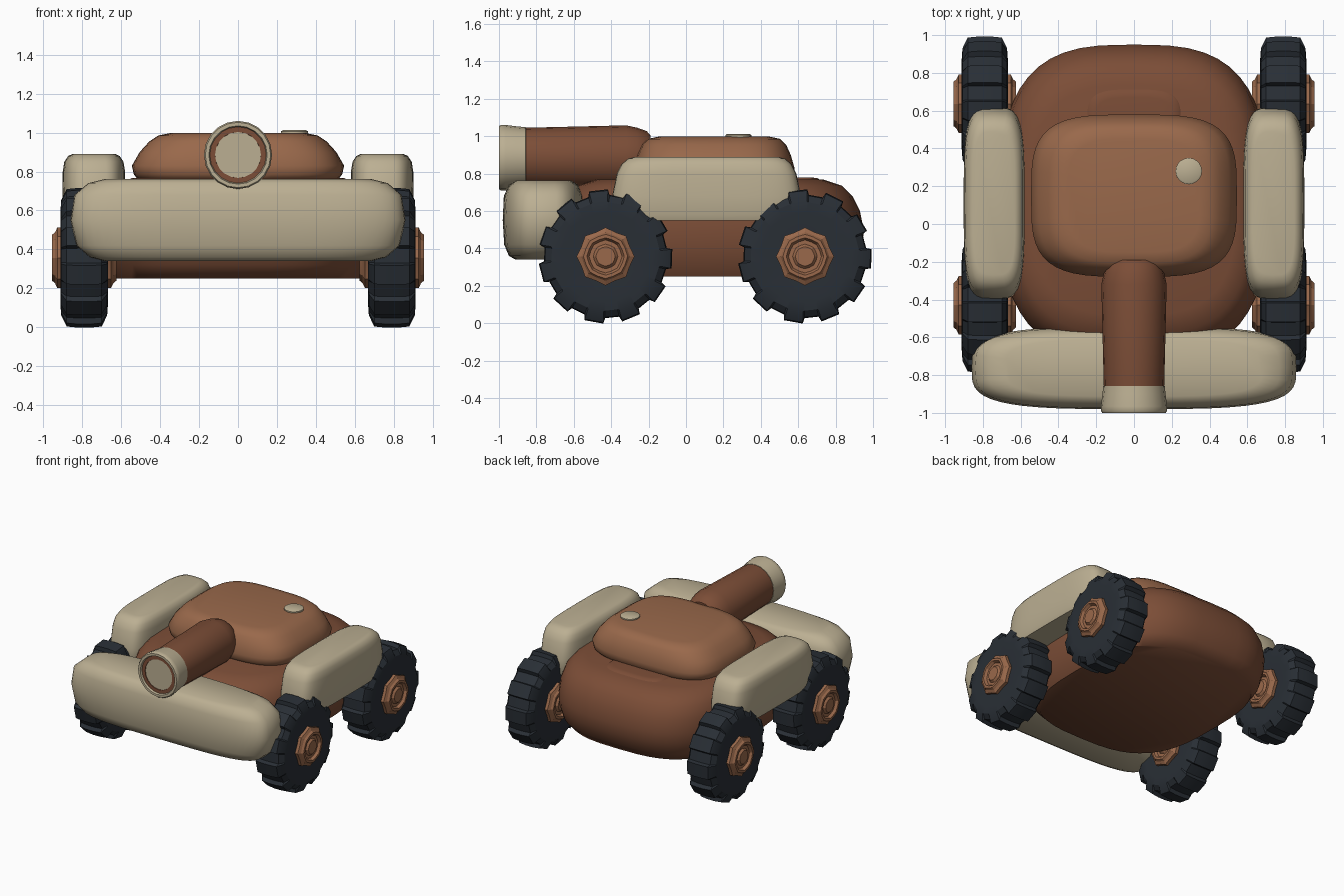
import bpy, bmesh
from math import sin, cos, pi, radians, copysign

if "Cube" in bpy.data.objects:
    bpy.data.objects.remove(bpy.data.objects["Cube"])


def material(name, rgb):
    m = bpy.data.materials.new(name)
    m.diffuse_color = (*rgb, 1)
    m.use_nodes = True
    m.node_tree.nodes["Principled BSDF"].inputs["Base Color"].default_value = m.diffuse_color
    return m


BROWN = material("dark_brown", (0.20, 0.075, 0.038))
COPPER = material("copper_brown", (0.32, 0.14, 0.07))
BEIGE = material("beige", (0.50, 0.43, 0.29))
DARK = material("dark_rubber", (0.022, 0.028, 0.036))
BORE = material("bore_blue", (0.016, 0.028, 0.042))


def loft(name, rings, mat, angle=35):
    """Skin a list of equal-length point rings and cap both ends."""
    bm = bmesh.new()
    vs = [[bm.verts.new(p) for p in ring] for ring in rings]
    n = len(vs[0])
    for a, b in zip(vs, vs[1:]):
        for i in range(n):
            j = (i + 1) % n
            bm.faces.new((a[i], a[j], b[j], b[i]))
    bm.faces.new(vs[0])
    bm.faces.new(vs[-1])
    bmesh.ops.recalc_face_normals(bm, faces=bm.faces)
    me = bpy.data.meshes.new(name)
    bm.to_mesh(me)
    bm.free()
    ob = bpy.data.objects.new(name, me)
    bpy.context.collection.objects.link(ob)
    me.materials.append(mat)
    bpy.ops.object.select_all(action='DESELECT')
    ob.select_set(True)
    bpy.context.view_layer.objects.active = ob
    bpy.ops.object.shade_smooth_by_angle(angle=radians(angle))
    return ob


def pad(name, cx, cy, sections, mat, power=3.2, n=40):
    """Cushion shape: rounded-rectangle sections (z, half x, half y)."""
    def sp(v):
        return copysign(abs(v) ** (2 / power), v)
    rings = [[(cx + hx * sp(cos(2 * pi * i / n)), cy + hy * sp(sin(2 * pi * i / n)), z)
              for i in range(n)] for z, hx, hy in sections]
    return loft(name, rings, mat, 50)


def lathe_y(name, z, profile, mat, n=20):
    """Round part along y: profile of (y, radius)."""
    return loft(name, [[(r * cos(2 * pi * i / n), y, z + r * sin(2 * pi * i / n))
                        for i in range(n)] for y, r in profile], mat)


# Hull
pad("hull", 0, 0.125, [(0.25, 0.64, 0.72), (0.32, 0.68, 0.785), (0.42, 0.70, 0.82),
                       (0.50, 0.705, 0.825), (0.60, 0.695, 0.805), (0.68, 0.67, 0.765),
                       (0.735, 0.62, 0.71), (0.768, 0.54, 0.61)], BROWN, 3.0, 48)
pad("rear_hatch", 0, 0.55, [(0.68, 0.27, 0.185), (0.75, 0.265, 0.18), (0.775, 0.24, 0.155),
                            (0.78, 0.20, 0.12)], BROWN, 3.5)

# Front bumper
pad("front_bumper", 0, -0.762, [(0.34, 0.68, 0.15), (0.36, 0.76, 0.185), (0.42, 0.83, 0.21),
                                (0.55, 0.86, 0.218), (0.68, 0.84, 0.212), (0.74, 0.77, 0.185),
                                (0.762, 0.68, 0.15)], BEIGE, 3.6, 48)

# Turret and round top cap
pad("turret", 0, 0.15, [(0.755, 0.51, 0.40), (0.785, 0.535, 0.425), (0.83, 0.545, 0.43),
                        (0.90, 0.505, 0.41), (0.955, 0.455, 0.385), (0.985, 0.41, 0.355),
                        (0.997, 0.35, 0.30)], COPPER, 3.6, 48)
pad("turret_cap", 0.29, 0.28, [(0.97, 0.07, 0.07), (1.006, 0.07, 0.07), (1.012, 0.06, 0.06)],
    BEIGE, 2, 20)

# Cannon: barrel, muzzle ring and dark bore
GZ = 0.885
lathe_y("barrel", GZ, [(-0.19, 0.12), (-0.21, 0.142), (-0.26, 0.160), (-0.32, 0.173),
                       (-0.86, 0.160), (-0.95, 0.150), (-0.985, 0.148), (-0.985, 0.118),
                       (-0.85, 0.114)], BROWN)
lathe_y("bore", GZ, [(-0.84, 0.10), (-0.84, 0.117), (-0.97, 0.117), (-0.97, 0.113),
                     (-0.855, 0.108)], BORE)
lathe_y("muzzle_ring", GZ, [(-0.90, 0.13), (-0.855, 0.15), (-0.857, 0.163), (-0.90, 0.167),
                            (-0.965, 0.175), (-0.99, 0.175), (-1.0, 0.168), (-1.0, 0.15),
                            (-0.98, 0.143)], BEIGE)


def lug_ring(cx, cy, cz, x, r, lug, count=11):
    """Tyre cross-section with raised lugs; four points per lug."""
    pts = []
    for k in range(count):
        for off, h in ((-0.30, 0), (-0.25, lug), (0.25, lug), (0.30, 0)):
            a = 2 * pi * (k + off) / count - radians(2)
            pts.append((cx + x, cy + (r + h) * cos(a), cz + (r + h) * sin(a)))
    return pts


def star_ring(cx, cy, cz, x, r, notch):
    """Eight-lobed hub cross-section."""
    return [(cx + x, cy + r * (1 - notch * (i % 2)) * cos(pi * i / 8),
             cz + r * (1 - notch * (i % 2)) * sin(pi * i / 8)) for i in range(16)]


TYRE = [(-0.115, 0.15, 0), (-0.122, 0.24, 0), (-0.118, 0.29, 0.006), (-0.09, 0.325, 0.028),
        (-0.03, 0.33, 0.029), (0.03, 0.33, 0.029), (0.09, 0.325, 0.028),
        (0.118, 0.29, 0.006), (0.122, 0.24, 0), (0.115, 0.15, 0)]
HUB_HALF = [(0.11, 0.155, 0.10), (0.138, 0.155, 0.10), (0.15, 0.13, 0.06), (0.165, 0.118, 0.04),
            (0.165, 0.10, 0.04), (0.145, 0.088, 0.04), (0.145, 0.066, 0.04), (0.160, 0.052, 0.04)]
HUB = [(-x, r, k) for x, r, k in reversed(HUB_HALF)] + HUB_HALF

# Side fenders, wheels and hubs on both sides
for side, s in (("left", -1), ("right", 1)):
    pad(side + "_fender", s * 0.74, 0.11,
        [(0.55, 0.150, 0.49), (0.58, 0.160, 0.508), (0.68, 0.162, 0.505), (0.80, 0.160, 0.48),
         (0.85, 0.152, 0.455), (0.88, 0.132, 0.42), (0.89, 0.11, 0.38)], BEIGE, 4.0, 40)
    for end, y in (("front", -0.43), ("rear", 0.636)):
        c = (s * 0.79, y, 0.357)
        loft(f"{end}_{side}_tyre", [lug_ring(*c, *t) for t in TYRE], DARK, 30)
        loft(f"{end}_{side}_hub", [star_ring(*c, *h) for h in HUB], COPPER, 20)
